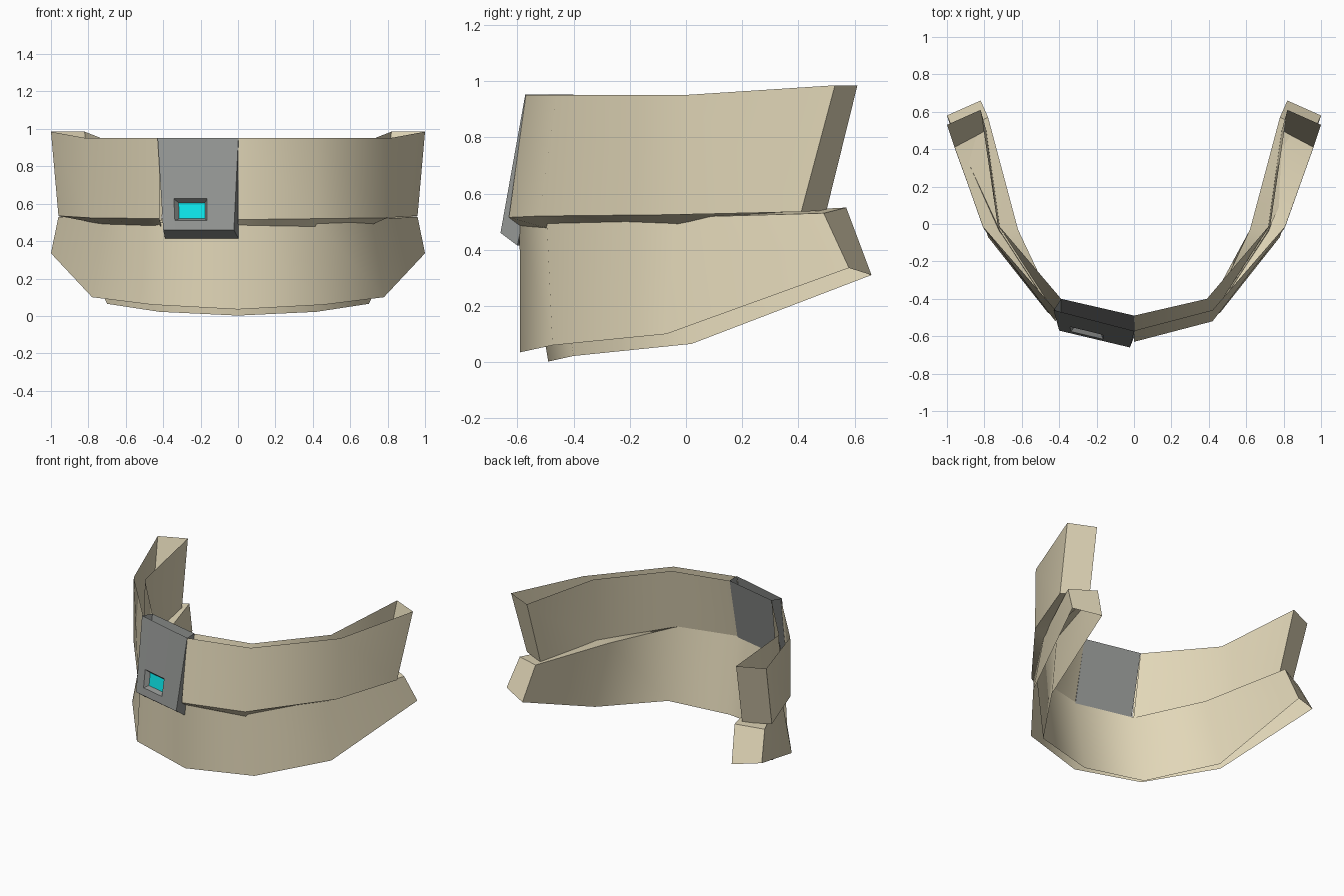
import bpy
from mathutils import Vector

if "Cube" in bpy.data.objects:
    bpy.data.objects.remove(bpy.data.objects["Cube"])


def material(name, rgb):
    m = bpy.data.materials.new(name)
    m.diffuse_color = (*rgb, 1)
    m.use_nodes = True
    m.node_tree.nodes["Principled BSDF"].inputs["Base Color"].default_value = m.diffuse_color
    return m


BEIGE = material("sand_beige", (0.76, 0.68, 0.48))
GREY = material("mid_grey", (0.29, 0.30, 0.29))
CYAN = material("bright_cyan", (0.004, 0.80, 0.83))


def make(name, verts, faces, mats, indices=None):
    me = bpy.data.meshes.new(name)
    me.from_pydata([tuple(v) for v in verts], [], faces)
    for m in mats:
        me.materials.append(m)
    if indices:
        for p, i in zip(me.polygons, indices):
            p.material_index = i
    ob = bpy.data.objects.new(name, me)
    bpy.context.collection.objects.link(ob)
    return ob


def band(name, half, flip=False, skip=()):
    """Curved trough: each station has four section corners, mirrored in x."""
    left = [[(-x, y, z) for x, y, z in s] for s in reversed(half[1:])]
    stations = left + half
    verts = [c for s in stations for c in s]
    last = len(stations) - 1
    faces = [(3, 2, 1, 0), tuple(last * 4 + k for k in range(4))]
    for i in range(last):
        if i in skip:
            continue
        a, b = i * 4, i * 4 + 4
        faces += [(a + k, a + k + 1, b + k + 1, b + k) for k in range(3)]
    if flip:
        faces = [tuple(reversed(f)) for f in faces]
    ob = make(name, verts, faces, [BEIGE])
    # Smooth along the curve, sharp along the rims and around the two ends
    for p in ob.data.polygons:
        p.use_smooth = True
    for e in ob.data.edges:
        a, b = e.vertices
        e.use_edge_sharp = a % 4 == b % 4 or a // 4 in (0, last)
    return ob


# Upper band, open at the top; corners: outer top, outer bottom, inner bottom, inner top
band("upper_band", [
    [(0, -.57, .95), (0, -.63, .515), (0, -.59, .485), (0, -.49, .95)],
    [(.42, -.46, .95), (.42, -.52, .52), (.41, -.50, .478), (.39, -.40, .95)],
    [(.81, -.01, .95), (.80, -.03, .525), (.715, -.03, .488), (.73, 0, .95)],
    [(1, .53, .985), (.96, .41, .535), (.79, .50, .54), (.82, .61, .985)],
], skip=(2,))

# Lower band, open at the bottom; corners: outer bottom, outer top, inner top, inner bottom
band("lower_band", [
    [(0, -.59, .035), (0, -.592, .51), (0, -.58, .525), (0, -.49, .002)],
    [(.46, -.475, .06), (.42, -.495, .50), (.405, -.485, .52), (.42, -.40, .022)],
    [(.78, -.07, .10), (.715, -.04, .515), (.62, -.03, .52), (.70, .02, .065)],
    [(1, .58, .335), (.96, .49, .53), (.78, .57, .55), (.82, .66, .31)],
], flip=True)

# Grey panel filling the gap in the upper band, with a recessed screen
bl, br = Vector((-.40, -.57, .46)), Vector((-.022, -.66, .46))
tl, tr = Vector((-.43, -.46, .952)), Vector((.002, -.572, .952))


def front(u, v):
    return bl.lerp(br, u).lerp(tl.lerp(tr, u), v)


us, vs = (0, .17, .62, 1), (0, .10, .34, 1)
verts = [front(u, v) for v in vs for u in us]
faces, idx = [], []
for j in range(3):
    for i in range(3):
        if (i, j) != (1, 1):
            a = j * 4 + i
            faces.append((a, a + 1, a + 5, a + 4))
# Recess walls and screen
inward = (tl - bl).cross(br - bl).normalized() * .03
rim = (5, 6, 10, 9)
verts += [front(u, v) + inward
          for u, v in ((.215, .135), (.57, .135), (.57, .305), (.215, .305))]
for k in range(4):
    n = (k + 1) % 4
    faces.append((rim[k], rim[n], 16 + n, 16 + k))
faces.append((16, 17, 18, 19))
screen = len(faces) - 1
# Panel back, underside and sides
verts += [(-.39, -.51, .415), (.002, -.60, .415), (.002, -.49, .952), (-.39, -.40, .952)]
faces += [(21, 20, 23, 22),
          (0, 20, 21, 3, 2, 1),
          (0, 4, 8, 12, 23, 20),
          (3, 21, 22, 15, 11, 7)]
idx = [1 if f == screen else 0 for f in range(len(faces))]
make("screen_panel", verts, faces, [GREY, CYAN], idx)
